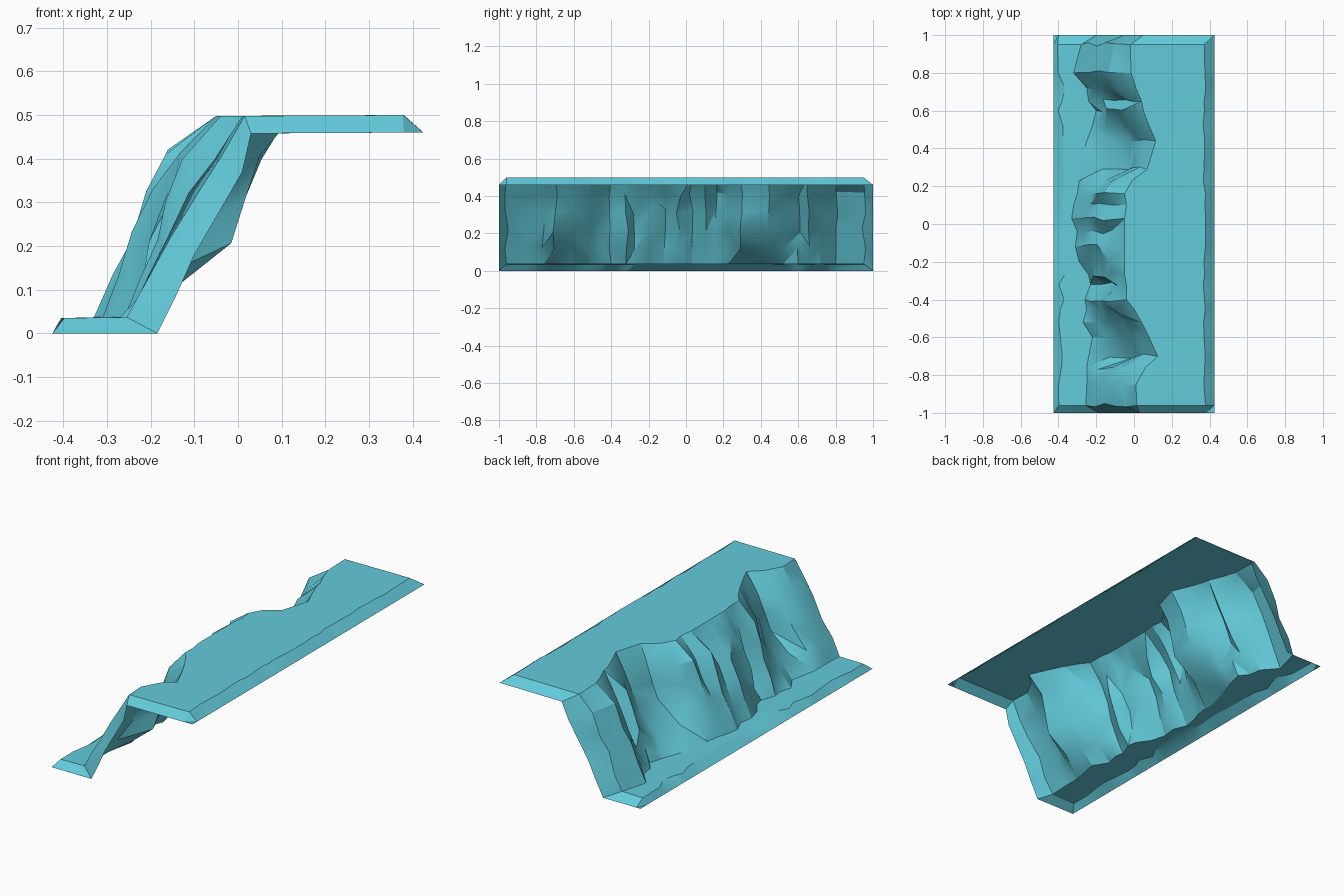
import bpy, bmesh, random

if "Cube" in bpy.data.objects:
    bpy.data.objects.remove(bpy.data.objects["Cube"])
random.seed(4)

# Cliff stations along y: (y, foot x, middle x, shoulder x, rim x)
STATIONS = [
    (-1.00, -.185, -.10, .01, .03), (-.96, -.255, -.15, -.04, .015),
    (-.85, -.25, -.17, -.06, .01), (-.76, -.25, -.12, -.01, .06),
    (-.70, -.24, -.02, .05, .125), (-.60, -.22, -.05, .03, .08),
    (-.52, -.27, -.12, -.02, .04), (-.45, -.25, -.17, -.10, .00),
    (-.40, -.26, -.19, -.13, -.04), (-.32, -.23, -.12, -.08, -.04),
    (-.27, -.24, -.20, -.12, -.05), (-.20, -.29, -.20, -.13, -.05),
    (-.12, -.31, -.24, -.14, -.05), (-.04, -.30, -.22, -.12, -.05),
    (.03, -.33, -.25, -.165, -.05), (.10, -.32, -.22, -.13, -.04),
    (.16, -.30, -.24, -.16, -.05), (.23, -.29, -.17, -.11, -.01),
    (.29, -.29, -.03, .03, .07), (.44, -.25, -.02, .055, .115),
    (.52, -.22, -.08, .01, .08), (.60, -.20, -.14, -.07, .05),
    (.65, -.24, -.10, .00, .04), (.72, -.25, -.18, -.09, .01),
    (.80, -.32, -.23, -.14, -.015), (.95, -.28, -.20, -.10, -.02),
    (1.00, -.20, -.11, .01, .05),
]


def jitter(a):
    return random.uniform(-a, a)


def profile(y, foot, mid, shoulder, rim):
    """Ground edge, ground, cliff face, plateau and plateau edge at one station."""
    end = abs(y) > .99
    pts = [(-.425, 0), (-.41, .035), (foot, .037), ((foot + mid) / 2, .125),
           (mid, .22), ((mid + shoulder) / 2, .315), (shoulder, .41),
           (rim, .498), (.38, .5), (.425, .46)]
    out = []
    for i, (x, z) in enumerate(pts):
        dy = 0
        if end:                                   # ends are bevelled down
            z = max(0, z - .04) if i < 9 else z
            if i == 1:
                x = -.40
        elif 3 <= i <= 6:                         # craggy rock face
            x += jitter(.007)
            z += jitter(.015)
            dy = jitter(.012)
        elif i == 1:                              # uneven ground edge
            x += random.uniform(0, .05)
        elif i == 8:
            x -= random.uniform(0, .015)
        out.append((x, y + dy, z))
    return out


# Cliff: one open sheet lofted through the stations
bm = bmesh.new()
rows = [[bm.verts.new(p) for p in profile(*s)] for s in STATIONS]
for a, b in zip(rows, rows[1:]):
    for i in range(len(a) - 1):
        q = (a[i], a[i + 1], b[i + 1], b[i])
        if 2 <= i <= 6 and random.random() < .5:  # mixed diagonals on the rock
            tris = ((q[0], q[1], q[3]), (q[1], q[2], q[3]))
        else:
            tris = ((q[0], q[1], q[2]), (q[0], q[2], q[3]))
        for t in tris:
            bm.faces.new(t)
bm.normal_update()
if sum(f.normal.z for f in bm.faces) < 0:
    bmesh.ops.reverse_faces(bm, faces=bm.faces[:])

mesh = bpy.data.meshes.new("cliff")
bm.to_mesh(mesh)
bm.free()
cliff = bpy.data.objects.new("cliff", mesh)
bpy.context.collection.objects.link(cliff)

# Single flat colour
mat = bpy.data.materials.new("turquoise")
mat.diffuse_color = (.125, .60, .71, 1)
mat.use_nodes = True
mat.node_tree.nodes["Principled BSDF"].inputs["Base Color"].default_value = mat.diffuse_color
mesh.materials.append(mat)

bpy.context.view_layer.objects.active = cliff
cliff.select_set(True)
bpy.ops.object.shade_smooth_by_angle(angle=.5)
